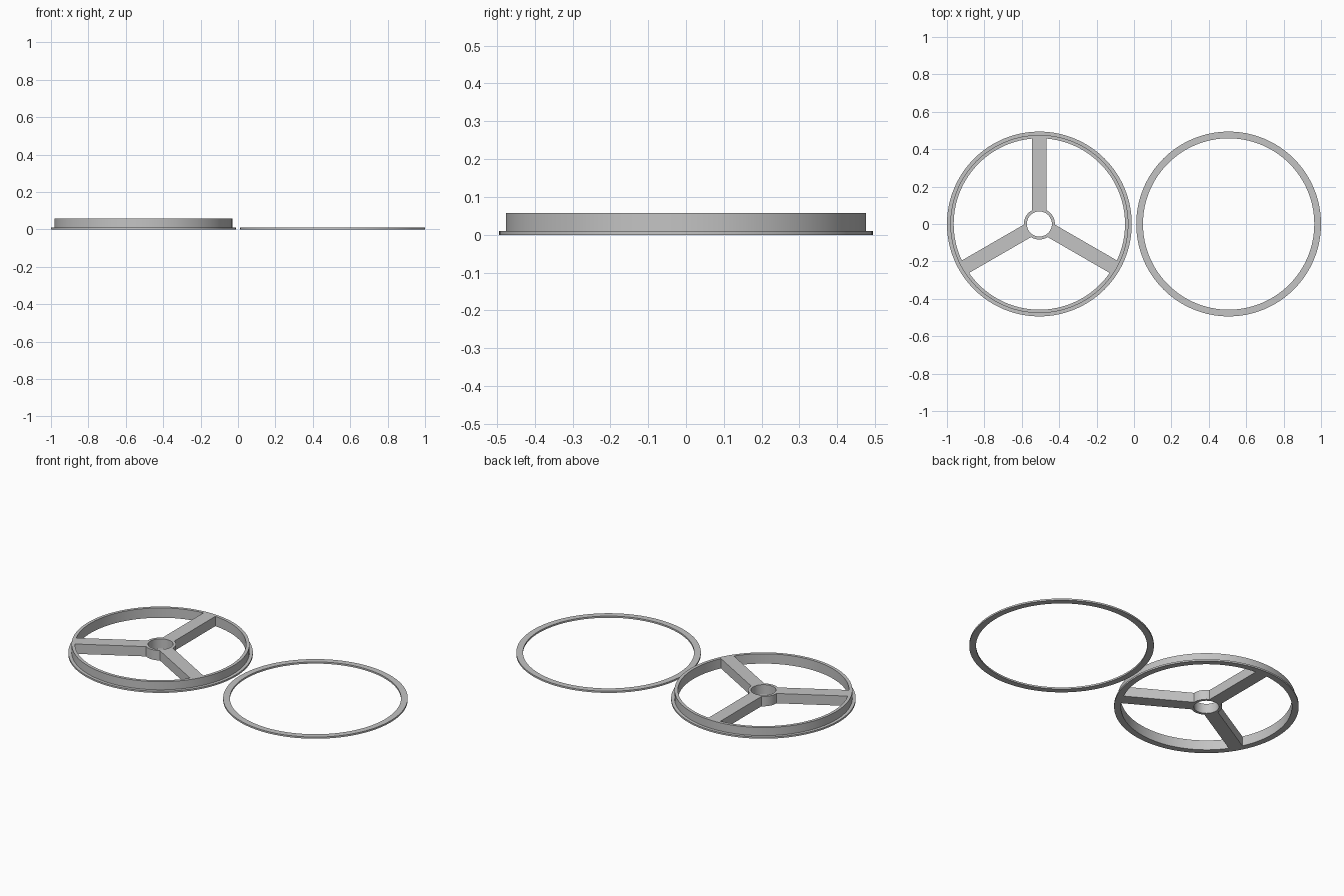
import bpy
import bmesh
import math

cube = bpy.data.objects.get("Cube")
if cube:
    bpy.data.objects.remove(cube, do_unlink=True)

grey = bpy.data.materials.new("plain grey")
grey.use_nodes = True
colour = (0.55, 0.55, 0.55, 1)
grey.diffuse_color = colour
grey.node_tree.nodes["Principled BSDF"].inputs["Base Color"].default_value = colour

SIDES = 128
CENTRE = 0.506          # offset of both rings from the middle
FLANGE_R, RIM_R, INNER_R = 0.494, 0.476, 0.458
HUB_R, BORE_R = 0.083, 0.067
FLANGE_H, WHEEL_H = 0.01, 0.058
SPOKE_W = 0.077


def finish(bm, name, x):
    bmesh.ops.recalc_face_normals(bm, faces=bm.faces)
    mesh = bpy.data.meshes.new(name)
    bm.to_mesh(mesh)
    bm.free()
    mesh.materials.append(grey)
    obj = bpy.data.objects.new(name, mesh)
    obj.location.x = x
    bpy.context.collection.objects.link(obj)
    return obj


def lathe(name, profile, x):
    """Turn a closed (radius, height) outline around the vertical axis."""
    bm = bmesh.new()
    rings = []
    for i in range(SIDES):
        a = math.tau * i / SIDES
        rings.append([bm.verts.new((r * math.cos(a), r * math.sin(a), z))
                      for r, z in profile])
    n = len(profile)
    for i in range(SIDES):
        here, after = rings[i], rings[(i + 1) % SIDES]
        for j in range(n):
            k = (j + 1) % n
            bm.faces.new((here[j], after[j], after[k], here[k]))
    obj = finish(bm, name, x)
    bpy.ops.object.select_all(action='DESELECT')
    obj.select_set(True)
    bpy.context.view_layer.objects.active = obj
    bpy.ops.object.shade_smooth_by_angle(angle=math.radians(30))
    return obj


def band(inner, outer, height):
    return [(inner, 0), (outer, 0), (outer, height), (inner, height)]


# Wheel rim with a thin flange at its foot
lathe("wheel_rim", [(INNER_R, 0), (FLANGE_R, 0), (FLANGE_R, FLANGE_H),
                    (RIM_R, FLANGE_H), (RIM_R, WHEEL_H), (INNER_R, WHEEL_H)], -CENTRE)

# Hub with an open bore
lathe("hub", band(BORE_R, HUB_R, WHEEL_H), -CENTRE)

# Three spokes, each running from inside the hub wall into the rim wall
start, end = 0.071, 0.464
for i, name in enumerate(("back_spoke", "right_spoke", "left_spoke")):
    bm = bmesh.new()
    bmesh.ops.create_cube(bm, size=1)
    bmesh.ops.scale(bm, vec=(end - start, SPOKE_W, WHEEL_H), verts=bm.verts)
    bmesh.ops.translate(bm, vec=((start + end) / 2, 0, WHEEL_H / 2), verts=bm.verts)
    spoke = finish(bm, name, -CENTRE)
    spoke.rotation_euler.z = math.radians(90 + 120 * i)

# Separate flat retaining ring
lathe("flat_ring", band(INNER_R, FLANGE_R, FLANGE_H), CENTRE)
